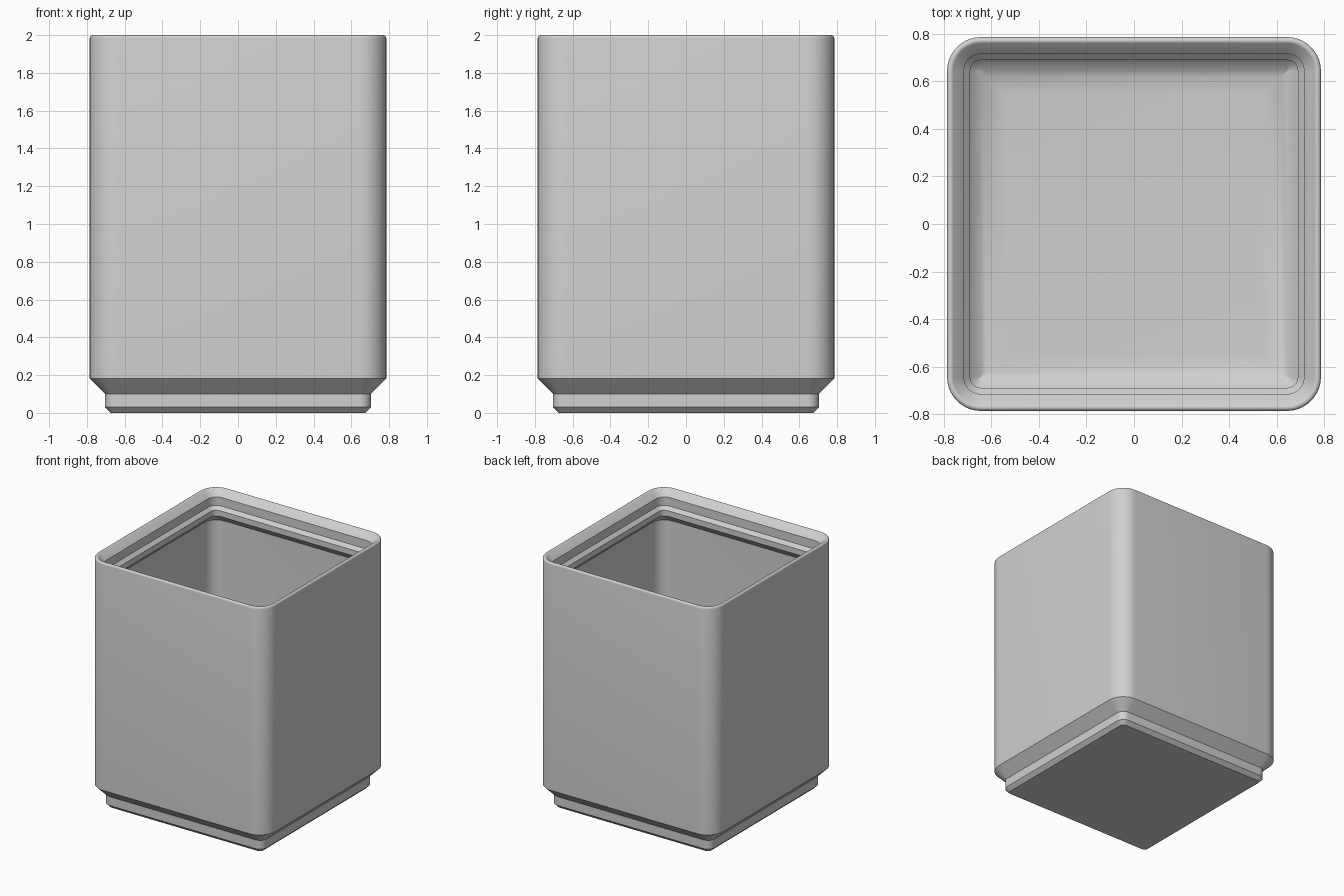
import bpy, bmesh, math

if "Cube" in bpy.data.objects:
    bpy.data.objects.remove(bpy.data.objects["Cube"])

HALF, CORNER = 0.785, 0.142      # outer half width and corner radius
STEPS = 10                       # segments per rounded corner


def rounded_square(half):
    """Outline parallel to the outer wall; the corner radius shrinks with the inset."""
    r = max(0.0, CORNER - (HALF - half))
    pts = []
    for q in range(4):
        mid = math.radians(45 + 90 * q)
        cx = math.copysign(half - r, math.cos(mid))
        cy = math.copysign(half - r, math.sin(mid))
        for i in range(STEPS + 1):
            a = math.radians(90 * (q + i / STEPS))
            pts.append((cx + r * math.cos(a), cy + r * math.sin(a)))
    return pts


def arc(cx, cz, r, start, end, n):
    return [(cx + r * math.cos(math.radians(start + (end - start) * i / n)),
             cz + r * math.sin(math.radians(start + (end - start) * i / n)))
            for i in range(n + 1)]


# Wall section as (half width, height): stepped foot, outer wall, rounded rim,
# stacking lip, undercut, inner wall, and large fillet down to the floor
INNER, FLOOR, FILLET, RIM = 0.749, 0.265, 0.21, 0.015
section = [(0.674, 0.0), (0.704, 0.03), (0.704, 0.1), (HALF, 0.181)]
section += arc(HALF - RIM, 2.0 - RIM, RIM, 0, 135, 6)
section += [(0.714, 1.949), (0.714, 1.881), (0.688, 1.855), (0.688, 1.81), (INNER, 1.749)]
section += arc(INNER - FILLET, FLOOR + FILLET, FILLET, 0, -90, 12)

# Loft the section around the rounded square and close both ends
bm = bmesh.new()
rings = [[bm.verts.new((x, y, z)) for x, y in rounded_square(h)] for h, z in section]
for a, b in zip(rings, rings[1:]):
    for i in range(len(a)):
        j = (i + 1) % len(a)
        bm.faces.new((a[i], a[j], b[j], b[i]))
bm.faces.new(list(reversed(rings[0])))   # underside
bm.faces.new(rings[-1])                  # inside floor
bmesh.ops.remove_doubles(bm, verts=bm.verts[:], dist=1e-5)
bmesh.ops.recalc_face_normals(bm, faces=bm.faces[:])

mesh = bpy.data.meshes.new("storage_bin")
bm.to_mesh(mesh)
bm.free()
storage_bin = bpy.data.objects.new("storage_bin", mesh)
bpy.context.collection.objects.link(storage_bin)

grey = bpy.data.materials.new("light_grey")
grey.diffuse_color = (0.63, 0.63, 0.63, 1.0)
grey.use_nodes = True
grey.node_tree.nodes["Principled BSDF"].inputs["Base Color"].default_value = grey.diffuse_color
mesh.materials.append(grey)

bpy.context.view_layer.objects.active = storage_bin
storage_bin.select_set(True)
bpy.ops.object.shade_smooth_by_angle(angle=math.radians(30))
